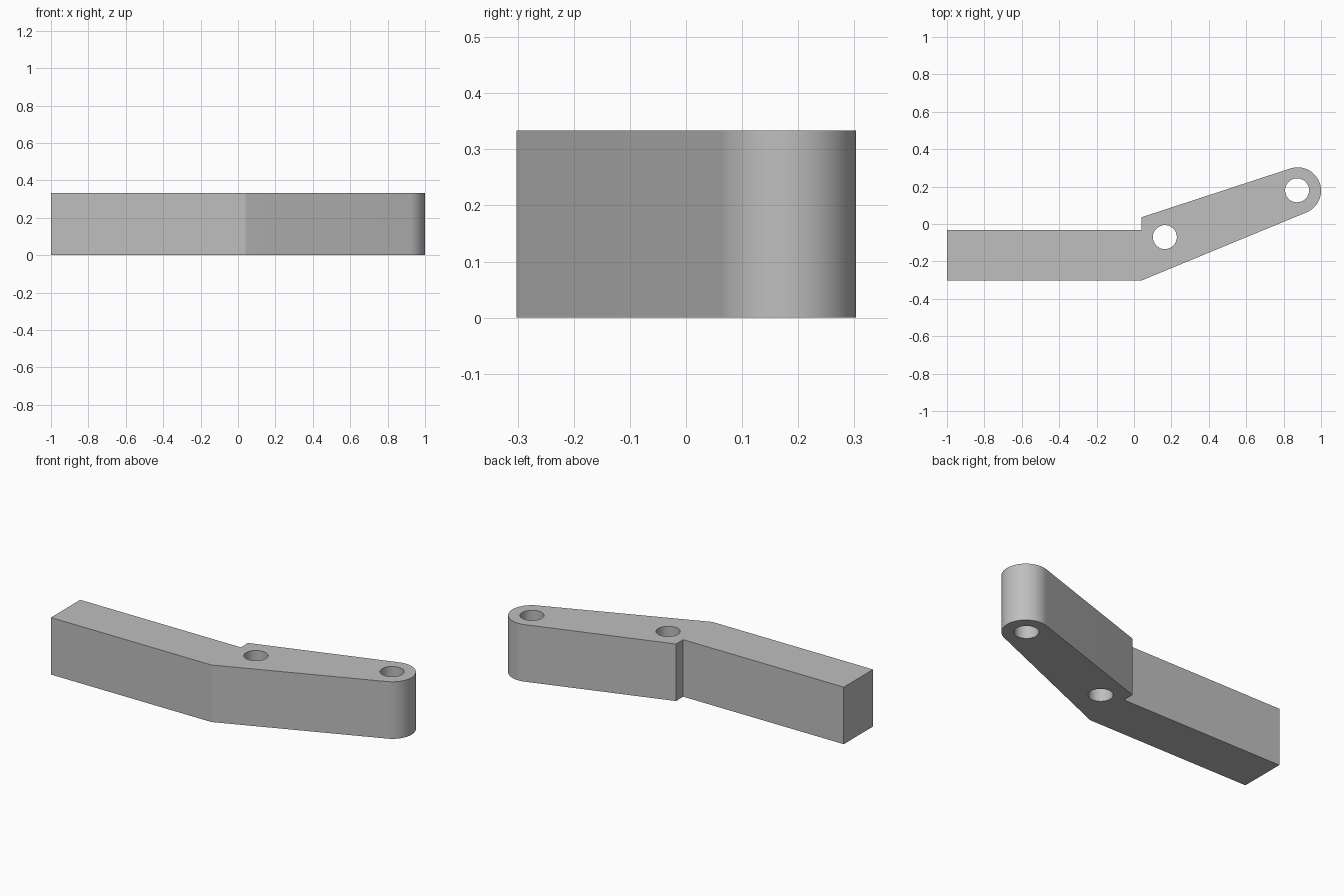
import bpy, bmesh
from math import sin, cos, asin, atan2, hypot, pi, radians
from mathutils import Vector

cube = bpy.data.objects.get("Cube")
if cube:
    bpy.data.objects.remove(cube)

HEIGHT = 0.334
END, END_R = (0.875, 0.178), 0.125
HOLES, HOLE_R = [(0.165, -0.07), (0.872, 0.18)], 0.064
FRONT_BEND, STEP_TOP, STEP_BOTTOM = (0.04, -0.302), (0.04, 0.036), (0.04, -0.031)


def arc(center, r, start, end, n):
    return [(center[0] + r * cos(start + (end - start) * i / n),
             center[1] + r * sin(start + (end - start) * i / n)) for i in range(n + 1)]


def tangent_angle(p, side):
    """Angle on the rounded end where the straight edge from p touches it."""
    dx, dy = END[0] - p[0], END[1] - p[1]
    return atan2(dy, dx) + side * (asin(END_R / hypot(dx, dy)) + pi / 2)


def add_loop(bm, points):
    verts = [bm.verts.new((x, y, 0)) for x, y in points]
    return [bm.edges.new((v, verts[i - 1])) for i, v in enumerate(verts)]


# Outline: straight shank, stepped bend, angled arm with rounded tip
outline = [(-1, STEP_BOTTOM[1]), (-1, FRONT_BEND[1]), FRONT_BEND]
outline += arc(END, END_R, tangent_angle(FRONT_BEND, -1), tangent_angle(STEP_TOP, 1), 32)
outline += [STEP_TOP, STEP_BOTTOM]

# Fill the outline around the two pin holes and extrude it upward
bm = bmesh.new()
edges = add_loop(bm, outline)
for center in HOLES:
    edges += add_loop(bm, arc(center, HOLE_R, 0, 2 * pi, 48)[:-1])
bmesh.ops.triangle_fill(bm, edges=edges, use_beauty=True, use_dissolve=False)
top = bmesh.ops.extrude_face_region(bm, geom=bm.faces[:], use_keep_orig=True)
bmesh.ops.translate(bm, vec=Vector((0, 0, HEIGHT)),
                    verts=[g for g in top["geom"] if isinstance(g, bmesh.types.BMVert)])
bmesh.ops.recalc_face_normals(bm, faces=bm.faces[:])
mesh = bpy.data.meshes.new("lever_arm")
bm.to_mesh(mesh)
bm.free()

# Plain grey finish
grey = bpy.data.materials.new("plain grey")
grey.use_nodes = True
color = (0.52, 0.52, 0.52, 1)
grey.diffuse_color = color
grey.node_tree.nodes["Principled BSDF"].inputs["Base Color"].default_value = color
mesh.materials.append(grey)

lever = bpy.data.objects.new("lever_arm", mesh)
bpy.context.collection.objects.link(lever)
bpy.ops.object.select_all(action="DESELECT")
lever.select_set(True)
bpy.context.view_layer.objects.active = lever
bpy.ops.object.shade_smooth_by_angle(angle=radians(15))
